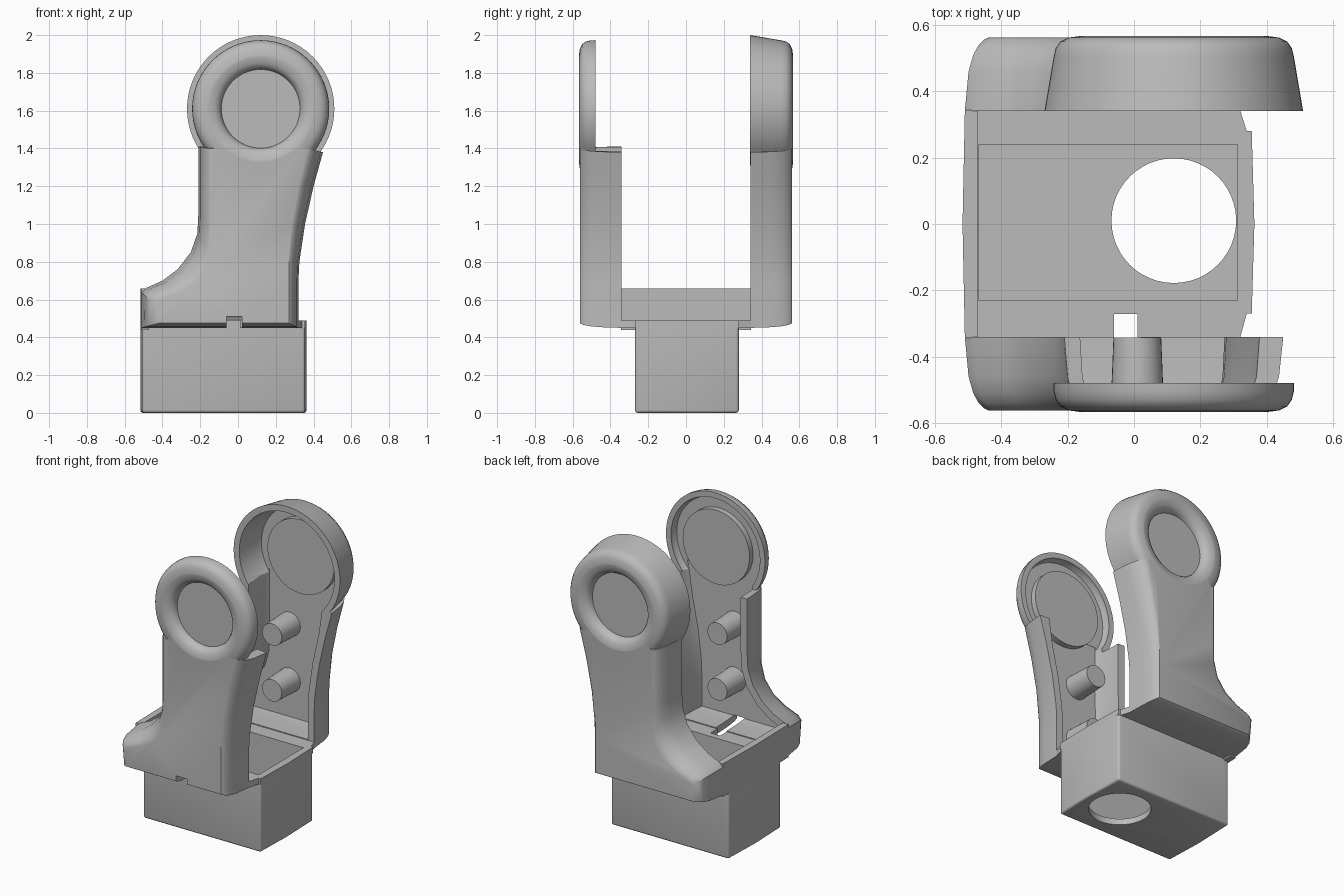
import bpy, bmesh, math
from mathutils import Vector

if "Cube" in bpy.data.objects:
    bpy.data.objects.remove(bpy.data.objects["Cube"])

grey = bpy.data.materials.new("plain grey")
grey.use_nodes = True
grey.diffuse_color = (0.5, 0.5, 0.5, 1)
grey.node_tree.nodes["Principled BSDF"].inputs["Base Color"].default_value = (0.5, 0.5, 0.5, 1)

HEAD_X, HEAD_Z = 0.12, 1.61


def loft(name, rings):
    """Closed solid through rings that have equal point counts."""
    bm = bmesh.new()
    loops = [[bm.verts.new(p) for p in ring] for ring in rings]
    n = len(loops[0])
    for a, b in zip(loops, loops[1:]):
        for i in range(n):
            j = (i + 1) % n
            bm.faces.new((a[i], a[j], b[j], b[i]))
    bm.faces.new(loops[0])
    bm.faces.new(loops[-1][::-1])
    bmesh.ops.recalc_face_normals(bm, faces=bm.faces)
    mesh = bpy.data.meshes.new(name)
    bm.to_mesh(mesh)
    bm.free()
    mesh.materials.append(grey)
    obj = bpy.data.objects.new(name, mesh)
    bpy.context.collection.objects.link(obj)
    return obj


def turned(name, profile, side, x=HEAD_X, z=HEAD_Z, n=64):
    """Solid turned about an axis along y, from (radius, y) points."""
    angles = [math.tau * i / n for i in range(n)]
    return loft(name, [[(x + r * math.cos(a), side * y, z + r * math.sin(a))
                        for a in angles] for r, y in profile])


def prism(name, outline, z0, z1):
    return loft(name, [[(x, y, z) for x, y in outline] for z in (z0, z1)])


def box(name, x0, x1, y0, y1, z0, z1):
    return prism(name, [(x0, y0), (x1, y0), (x1, y1), (x0, y1)], z0, z1)


def activate(obj):
    bpy.ops.object.select_all(action='DESELECT')
    obj.select_set(True)
    bpy.context.view_layer.objects.active = obj


def combine(obj, tool, operation):
    tool.hide_render = True
    mod = obj.modifiers.new(operation.lower(), 'BOOLEAN')
    mod.operation, mod.solver, mod.object = operation, 'EXACT', tool
    activate(obj)
    bpy.ops.object.modifier_apply(modifier=mod.name)
    bpy.data.objects.remove(tool)


def bevel(obj, width, segments=3):
    mod = obj.modifiers.new("bevel", 'BEVEL')
    mod.width, mod.segments = width, segments
    mod.limit_method, mod.angle_limit = 'ANGLE', math.radians(40)
    activate(obj)
    bpy.ops.object.modifier_apply(modifier=mod.name)


def smooth(obj):
    activate(obj)
    bpy.ops.object.shade_smooth_by_angle(angle=math.radians(30))


# Arm outline: (mouth x, mouth z, outer face x, outer face z), from the foot round
ARM = [(-.51, .45, -.42, .475), (-.51, .635, -.44, .58), (-.485, .662, -.42, .605),
       (-.40, .70, -.32, .64), (-.32, .76, -.23, .69), (-.25, .85, -.17, .77),
       (-.215, .95, -.15, .87), (-.21, 1.05, -.15, 1.0), (-.21, 1.41, -.15, 1.40),
       (.45, 1.38, .37, 1.40), (.40, 1.2, .32, 1.2), (.355, 1.0, .285, 1.0),
       (.325, .8, .27, .8), (.32, .7, .27, .7), (.32, .45, .27, .475)]


def section(t, inset=0.0):
    pts = [Vector((a + (c - a) * t, b + (d - b) * t)) for a, b, c, d in ARM]
    if not inset:
        return pts
    out = []
    for i, p in enumerate(pts):
        e = (p - pts[i - 1]).normalized()
        f = (pts[(i + 1) % len(pts)] - p).normalized()
        m = Vector((e.y + f.y, -e.x - f.x))
        q = p + m * (inset / (1 + e.dot(f)))
        if p.y > 1.3:
            q.y = 1.45
        out.append(q)
    return out


def arm_solid(name, steps, side, inset=0.0):
    return loft(name, [[(p.x, side * y, p.y) for p in section(t, inset)] for y, t in steps])


def build_arm(name, side, mouth, mouth_radius):
    # Outer body: tapered arm joined to the round head
    arm = arm_solid(name, [(.341, 0), (.46, .16), (.51, .36), (.54, .6),
                           (.555, .82), (.562, 1)], side)
    combine(arm, turned("head", [(mouth_radius, mouth), (.362, .505), (.356, .53), (.342, .55),
                                 (.318, .562), (.28, .567), (.1, .567)], side), 'UNION')
    # Hollow inside
    combine(arm, arm_solid("arm_cavity", [(.30, 0), (.46, .16), (.51, .36), (.526, .46)],
                           side, .045), 'DIFFERENCE')
    combine(arm, turned("head_cavity", [(mouth_radius - .035, mouth - .04), (.325, .50),
                                        (.315, .524), (.1, .524)], side), 'DIFFERENCE')
    # Raised disc inside, dished ring outside
    combine(arm, turned("boss", [(.245, .487), (.245, .54)], side), 'UNION')
    combine(arm, turned("dish", [(.1, .511), (.208, .511), (.212, .53), (.223, .546),
                                 (.242, .559), (.28, .5675), (.28, .62)], side), 'DIFFERENCE')
    # Two mounting pegs
    for z in (.75, 1.12):
        combine(arm, turned("peg", [(.072, .342), (.08, .545)], side, .01, z, 32), 'UNION')
    return arm


front_arm = build_arm("front_arm", -1, .48, .363)
combine(front_arm, box("notch", -.06, .02, -.7, -.2, .4, .51), 'DIFFERENCE')
back_arm = build_arm("back_arm", 1, .34, .39)

# Lower box, slightly bowed at both ends
base = prism("base_box", [(-.508, -.27), (.355, -.27), (.363, 0), (.355, .28),
                          (-.508, .28), (-.517, 0)], 0, .47)
bevel(base, .015)
# Ledge that joins the box to the arms, and the low end wall
ledge = prism("ledge", [(-.51, -.343), (.32, -.343), (.34, -.27), (.355, -.27), (.363, 0),
                        (.355, .28), (.34, .28), (.32, .343), (-.51, .343), (-.517, 0)],
              .45, .49)
combine(base, ledge, 'UNION')
end_wall = prism("end_wall", [(-.51, -.343), (-.47, -.343), (-.47, .343),
                              (-.51, .343), (-.517, 0)], .44, .658)
combine(base, end_wall, 'UNION')
# Box interior, round floor opening and ledge notch
combine(base, box("box_cavity", -.468, .312, -.23, .24, .04, .8), 'DIFFERENCE')
ring = [(.12 + .188 * math.cos(math.tau * i / 48), .01 + .188 * math.sin(math.tau * i / 48))
        for i in range(48)]
combine(base, prism("floor_hole", ring, -.1, .1), 'DIFFERENCE')
combine(base, box("notch", -.06, .01, -.5, -.271, .4, .6), 'DIFFERENCE')

for part in (front_arm, back_arm, base):
    smooth(part)
